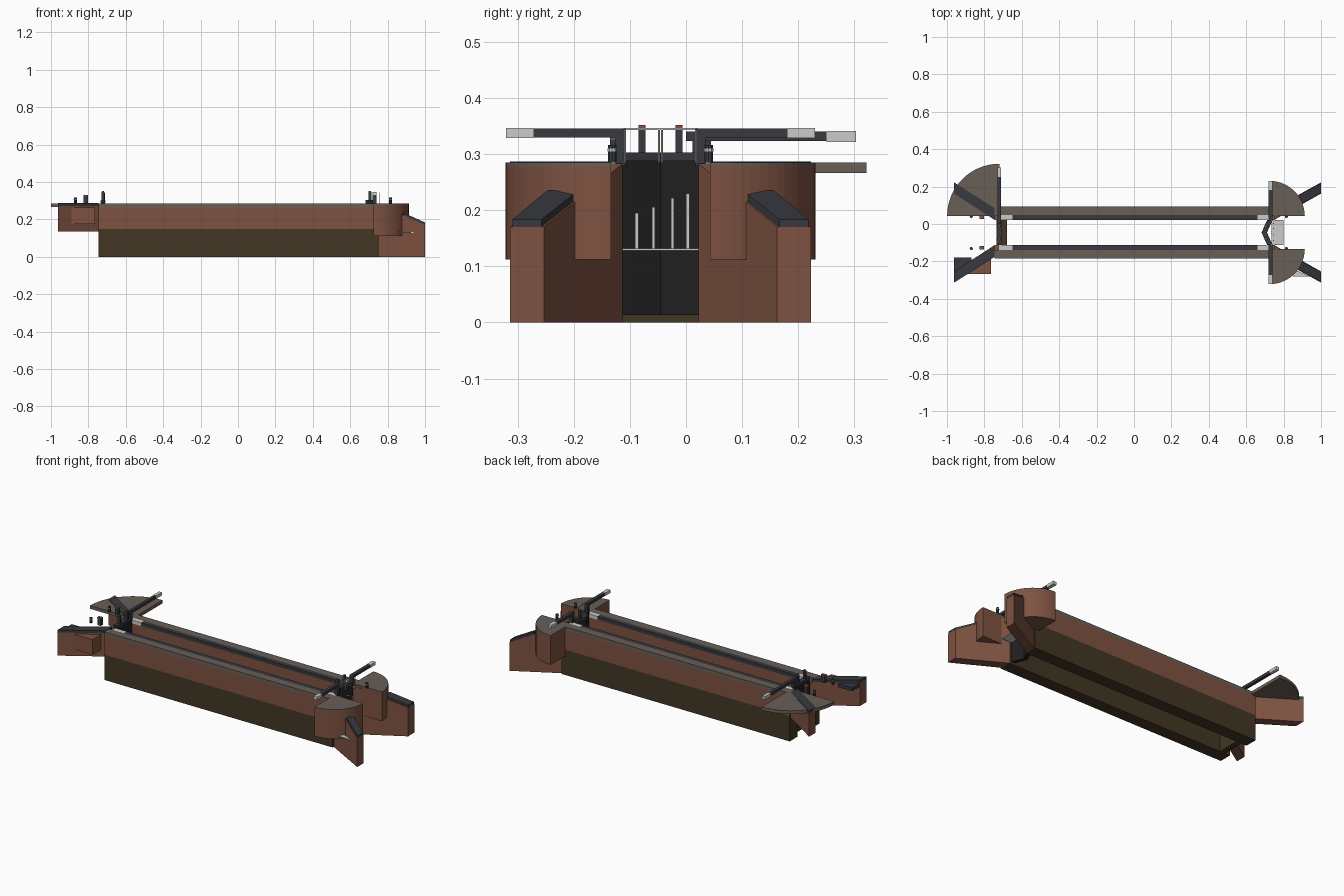
import bpy
import bmesh
from math import cos, sin, pi

cube = bpy.data.objects.get("Cube")
if cube:
    bpy.data.objects.remove(cube)


def material(name, color):
    m = bpy.data.materials.new(name)
    m.use_nodes = True
    m.diffuse_color = (*color, 1)
    m.node_tree.nodes["Principled BSDF"].inputs["Base Color"].default_value = (*color, 1)
    return m


BRICK = material("red brick", (0.21, 0.085, 0.054))
EARTH = material("dark brown footing", (0.055, 0.037, 0.017))
STONE = material("grey stone", (0.14, 0.115, 0.097))
SLATE = material("dark slate", (0.038, 0.041, 0.05))
BLACK = material("black timber", (0.014, 0.014, 0.014))
WHITE = material("white paint", (0.6, 0.6, 0.59))

MID = -0.0455   # centre line of the chamber
HALF = 0.0675   # half the chamber width
TOP = 0.285     # quay level


def prism(name, outline, z0, z1, mat):
    """Extrude a plan outline; z1 may be a function of x for sloped tops."""
    top = z1 if callable(z1) else lambda x: z1
    low = z0 if callable(z0) else lambda x: z0
    bm = bmesh.new()
    a = [bm.verts.new((x, y, low(x))) for x, y in outline]
    b = [bm.verts.new((x, y, top(x))) for x, y in outline]
    bm.faces.new(a[::-1])
    bm.faces.new(b)
    n = len(a)
    for i in range(n):
        j = (i + 1) % n
        bm.faces.new((a[i], a[j], b[j], b[i]))
    bmesh.ops.recalc_face_normals(bm, faces=bm.faces)
    me = bpy.data.meshes.new(name)
    bm.to_mesh(me)
    bm.free()
    me.materials.append(mat)
    ob = bpy.data.objects.new(name, me)
    bpy.context.collection.objects.link(ob)
    return ob


def box(name, x0, x1, y0, y1, z0, z1, mat):
    return prism(name, [(x0, y0), (x1, y0), (x1, y1), (x0, y1)], z0, z1, mat)


def post(name, x, y, r, z0, z1, mat, sides=10):
    ring = [(x + r * cos(2 * pi * i / sides), y + r * sin(2 * pi * i / sides)) for i in range(sides)]
    return prism(name, ring, z0, z1, mat)


def quarter(x, y, r, sx, sy, steps=16):
    arc = [(x + sx * r * cos(i * pi / 2 / steps), y + sy * r * sin(i * pi / 2 / steps))
           for i in range(steps + 1)]
    return [(x, y)] + arc


def slope(x):
    return 0.285 - 0.45 * (x - 0.75)


for side, s in (("back", 1), ("front", -1)):
    def Y(d, s=s):
        return MID + s * d

    def sbox(name, x0, x1, d0, d1, z0, z1, mat, side=side, s=s):
        ys = sorted((MID + s * d0, MID + s * d1))
        return box(f"{side}_{name}", x0, x1, *ys, z0, z1, mat)

    def plan(points, s=s):
        return [(x, MID + s * d) for x, d in points]

    # chamber walls
    sbox("wall_footing", -0.745, 0.75, HALF, 0.14, 0, 0.15, EARTH)
    sbox("wall_brick", -0.745, 0.75, HALF, 0.14, 0.15, 0.265, BRICK)
    sbox("coping_stone", -0.745, 0.75, 0.094, 0.14, 0.265, TOP, STONE)
    sbox("coping_edge", -0.65, 0.66, HALF, 0.094, 0.265, TOP, SLATE)
    for end, x0 in (("upper", -0.725), ("lower", 0.66)):
        sbox(f"{end}_quoin", x0, x0 + 0.075, HALF, 0.094, 0.265, TOP, WHITE)

    # lower wing walls, sloping down and splaying outwards
    prism(f"{side}_lower_wing", plan([(0.75, HALF), (1, 0.208), (1, 0.268), (0.75, 0.13)]),
          0, lambda x: slope(x) - 0.002, BRICK)
    prism(f"{side}_lower_wing_coping",
          plan([(0.885, 0.147), (1, 0.212), (1, 0.264), (0.885, 0.202)]),
          lambda x: slope(x) - 0.004, lambda x: slope(x) + 0.011, SLATE)

    # rounded gate landings
    landing = quarter(0.725, Y(0.088), 0.188, 1, s)
    prism(f"{side}_landing", landing, 0.112, 0.278, BRICK)
    prism(f"{side}_landing_cap", landing, 0.278, TOP, STONE)

    # upper wing walls
    wing = [(-0.745, HALF), (-0.962, 0.208), (-0.962, 0.268), (-0.745, 0.13)]
    prism(f"{side}_upper_wing", plan(wing), 0.135, 0.272, BRICK)
    prism(f"{side}_upper_wing_coping", plan(wing), 0.272, TOP + 0.002, SLATE)

    # lower gate leaf with balance beam
    prism(f"{side}_lower_leaf",
          plan([(0.685, 0), (0.715, HALF), (0.738, HALF), (0.708, 0)]), 0.013, 0.302, BLACK)
    prism(f"{side}_leaf_top_rail",
          plan([(0.682, 0), (0.712, HALF), (0.741, HALF), (0.711, 0)]), 0.288, 0.303, SLATE)
    sbox("beam_post", 0.72, 0.74, 0.062, 0.08, 0.28, 0.345, SLATE)
    sbox("balance_beam", 0.72, 0.74, 0.062, 0.226, 0.33, 0.346, SLATE)
    sbox("balance_beam_end", 0.719, 0.741, 0.226, 0.275, 0.329, 0.347, WHITE)

    # gate handrail
    for d, x in ((0.003, 0.735), (0.063, 0.755)):
        post(f"{side}_handrail_post", x, Y(d), 0.002, 0.285, 0.345, WHITE, 6)
    sbox("handrail", 0.734, 0.738, 0, 0.066, 0.343, 0.347, WHITE)

    # paddle gear on both gates
    for gx in (0.705, -0.722):
        sbox("paddle_gear", gx - 0.008, gx + 0.008, 0.027, 0.039, 0.295, 0.347, SLATE)
        sbox("paddle_cap", gx - 0.006, gx + 0.006, 0.027, 0.039, 0.347, 0.352, BRICK)

    # mooring bollards
    for bx in (-0.87, 0.815):
        post(f"{side}_bollard", bx, Y(0.086), 0.008, TOP, 0.305, SLATE)
        post(f"{side}_bollard_band", bx, Y(0.086), 0.0085, 0.305, 0.31, WHITE)
        post(f"{side}_bollard_cap", bx, Y(0.086), 0.008, 0.31, 0.316, SLATE)
    sbox("winding_post", -0.825, -0.803, 0.072, 0.09, TOP, 0.325, SLATE)
    sbox("winding_post_cap", -0.827, -0.801, 0.072, 0.09, 0.325, 0.331, BRICK)

# upper landing slab, only on the back side
prism("upper_landing_slab", quarter(-0.72, 0.043, 0.279, -1, 1), 0.266, TOP, STONE)

# buttress against the front upper wing
prism("wing_buttress", [(-0.765, -0.16), (-0.765, -0.268), (-0.893, -0.268), (-0.80, -0.18)],
      0.175, 0.265, BRICK)
prism("wing_paving", [(-0.962, -0.18), (-0.962, -0.26), (-0.87, -0.2), (-0.87, -0.18)],
      0.25, 0.27, SLATE)

# upper gate, a single leaf on a sill
Y0, Y1 = MID - HALF, MID + HALF
box("upper_sill", -0.71, -0.678, Y0, Y1, 0, 0.14, EARTH)
box("upper_leaf", -0.733, -0.71, Y0, Y1, 0.1, 0.295, BLACK)
box("upper_leaf_rail", -0.735, -0.708, Y0, Y1, 0.29, 0.302, SLATE)
box("upper_beam_post", -0.729, -0.712, 0.012, 0.03, 0.285, 0.34, SLATE)
box("upper_balance_beam", -0.729, -0.712, 0.0, 0.25, 0.323, 0.34, SLATE)
box("upper_balance_beam_end", -0.73, -0.711, 0.25, 0.303, 0.322, 0.341, WHITE)

# lower gate footboard and gauge rods
box("footboard", 0.735, 0.8, Y0, Y1, 0.128, 0.132, WHITE)
for y, z in ((-0.088, 0.195), (-0.058, 0.206), (-0.024, 0.222), (0.003, 0.23)):
    box("gauge_rod", 0.742, 0.748, y - 0.003, y + 0.003, 0.13, z, WHITE)

# small ledge outside the front lower wing
prism("wing_ledge", [(0.85, -0.24), (0.94, -0.28), (0.85, -0.28)], 0.128, 0.132, WHITE)
